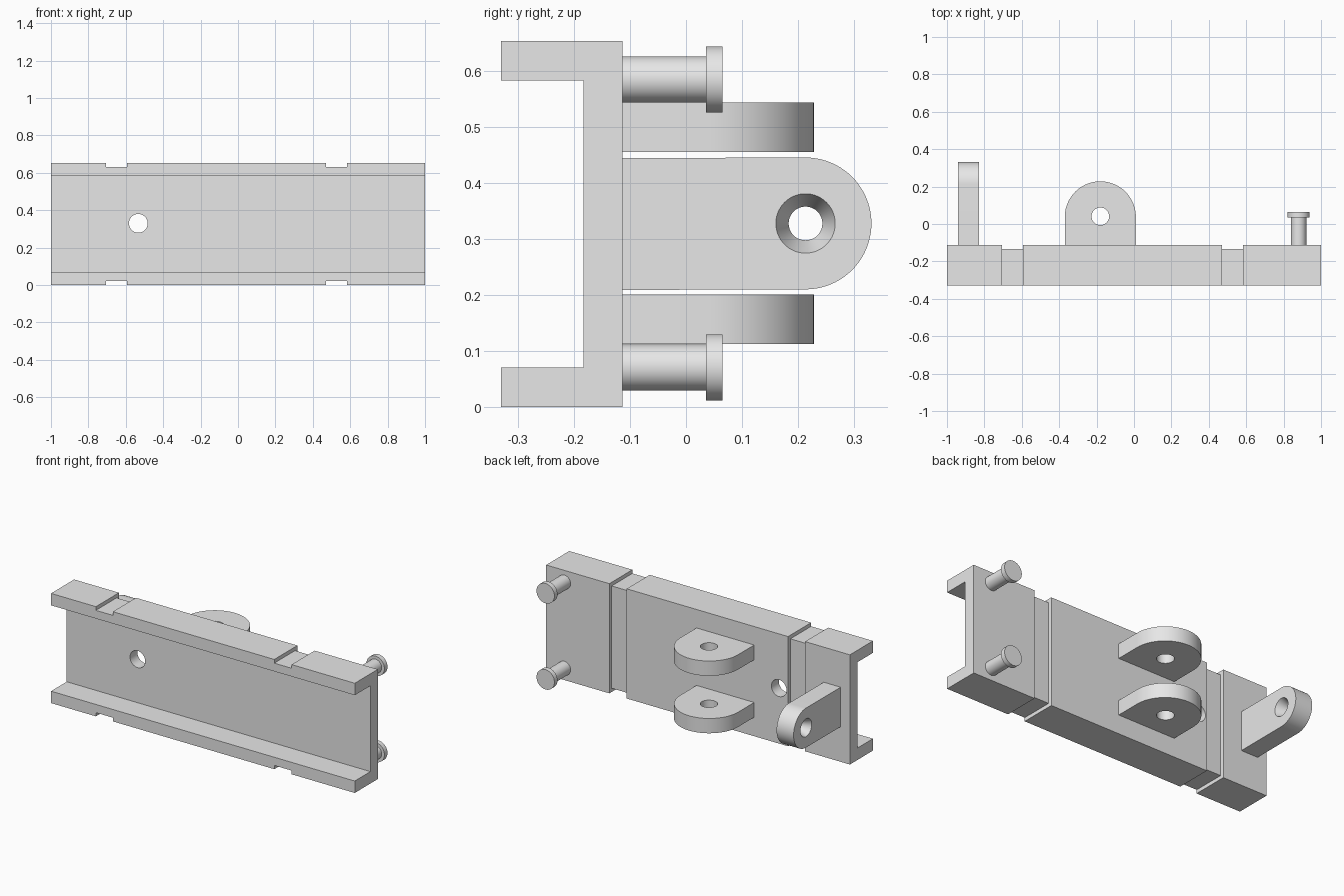
import bpy, bmesh
from math import pi, sin, cos, radians
from mathutils import Vector

cube = bpy.data.objects.get("Cube")
if cube:
    bpy.data.objects.remove(cube, do_unlink=True)

grey = bpy.data.materials.new("plain grey")
grey.use_nodes = True
grey.diffuse_color = (0.8, 0.8, 0.8, 1)
grey.node_tree.nodes["Principled BSDF"].inputs["Base Color"].default_value = (0.8, 0.8, 0.8, 1)

HEIGHT, BACK, FRONT = 0.653, -0.113, -0.33
MID = HEIGHT / 2


def place(axis, u, v, w):
    """Put profile coordinates (u, v) and depth w on the given axis."""
    return {"x": Vector((w, u, v)), "y": Vector((u, w, v)), "z": Vector((u, v, w))}[axis]


def loft(name, axis, sections):
    """Solid through a list of (depth, outline) sections with equal point counts."""
    bm = bmesh.new()
    rings = [[bm.verts.new(place(axis, u, v, w)) for u, v in pts] for w, pts in sections]
    n = len(rings[0])
    for a, b in zip(rings, rings[1:]):
        for i in range(n):
            j = (i + 1) % n
            bm.faces.new((a[i], a[j], b[j], b[i]))
    bm.faces.new(rings[0])
    bm.faces.new(rings[-1])
    bmesh.ops.recalc_face_normals(bm, faces=bm.faces)
    mesh = bpy.data.meshes.new(name)
    bm.to_mesh(mesh)
    bm.free()
    mesh.materials.append(grey)
    obj = bpy.data.objects.new(name, mesh)
    bpy.context.collection.objects.link(obj)
    return obj


def prism(name, axis, pts, lo, hi):
    return loft(name, axis, [(lo, pts), (hi, pts)])


def circle(u, v, r, n=64):
    return [(u + r * cos(2 * pi * i / n), v + r * sin(2 * pi * i / n)) for i in range(n)]


def cut(obj, cutter):
    """Subtract the cutter and discard it."""
    cutter.hide_render = True
    mod = obj.modifiers.new("cut", "BOOLEAN")
    mod.operation, mod.solver, mod.object = "DIFFERENCE", "EXACT", cutter
    bpy.context.view_layer.objects.active = obj
    bpy.ops.object.modifier_apply(modifier=mod.name)
    bpy.data.objects.remove(cutter, do_unlink=True)


def smooth(obj):
    bpy.ops.object.select_all(action="DESELECT")
    obj.select_set(True)
    bpy.context.view_layer.objects.active = obj
    bpy.ops.object.shade_smooth_by_angle(angle=radians(30))


# Channel body
web, lip = -0.183, 0.071
channel = prism("channel_body", "x", [
    (FRONT, 0), (BACK, 0), (BACK, HEIGHT), (FRONT, HEIGHT),
    (FRONT, HEIGHT - lip), (web, HEIGHT - lip), (web, lip), (FRONT, lip)], -1, 1)

# Shallow grooves around the bottom, back and top
d = 0.022
groove = [(-0.4, -0.1), (0, -0.1), (0, HEIGHT + 0.1), (-0.4, HEIGHT + 0.1),
          (-0.4, HEIGHT - d), (BACK - d, HEIGHT - d), (BACK - d, d), (-0.4, d)]
for lo, hi in ((-0.705, -0.593), (0.47, 0.584)):
    cut(channel, prism("groove_cutter", "x", groove, lo, hi))

# Round hole through the web
cut(channel, prism("hole_cutter", "y", circle(-0.533, 0.33, 0.05), -0.25, 0))
smooth(channel)

# Pair of horizontal ears with straight holes
ear_x, ear_y, ear_r = -0.18, 0.038, 0.19
arc = [pi * i / 40 for i in range(41)]
ear_outline = [(ear_x + ear_r * cos(a), ear_y + ear_r * sin(a)) for a in arc]
ear_outline += [(ear_x - ear_r, BACK - 0.005), (ear_x + ear_r, BACK - 0.005)]
for name, lo in (("lower_ear", 0.113), ("upper_ear", 0.455)):
    ear = prism(name, "z", ear_outline, lo, lo + 0.088)
    cut(ear, prism("hole_cutter", "z", circle(ear_x, ear_y + 0.003, 0.047), lo - 0.1, lo + 0.2))
    smooth(ear)

# Vertical lug with a hole flared on both sides
lug_y, lug_r, x0, x1 = 0.213, 0.1175, -0.94, -0.828
lug_outline = [(lug_y + lug_r * sin(a), MID + 0.001 - lug_r * cos(a)) for a in arc]
lug_outline += [(BACK - 0.005, MID + lug_r), (BACK - 0.005, MID - lug_r)]
lug = prism("end_lug", "x", lug_outline, x0, x1)
flare = [(x0 - 0.01, 0.057), ((x0 + x1) / 2, 0.03), (x1 + 0.01, 0.057)]
cut(lug, loft("hole_cutter", "x", [(x, circle(lug_y, MID + 0.001, r)) for x, r in flare]))
smooth(lug)

# Headed pins
for name, z in (("lower_pin", 0.071), ("upper_pin", 0.584)):
    steps = [(BACK - 0.005, 0.041), (0.036, 0.041), (0.036, 0.059), (0.065, 0.059)]
    smooth(loft(name, "y", [(y, circle(0.88, z, r, 48)) for y, r in steps]))
